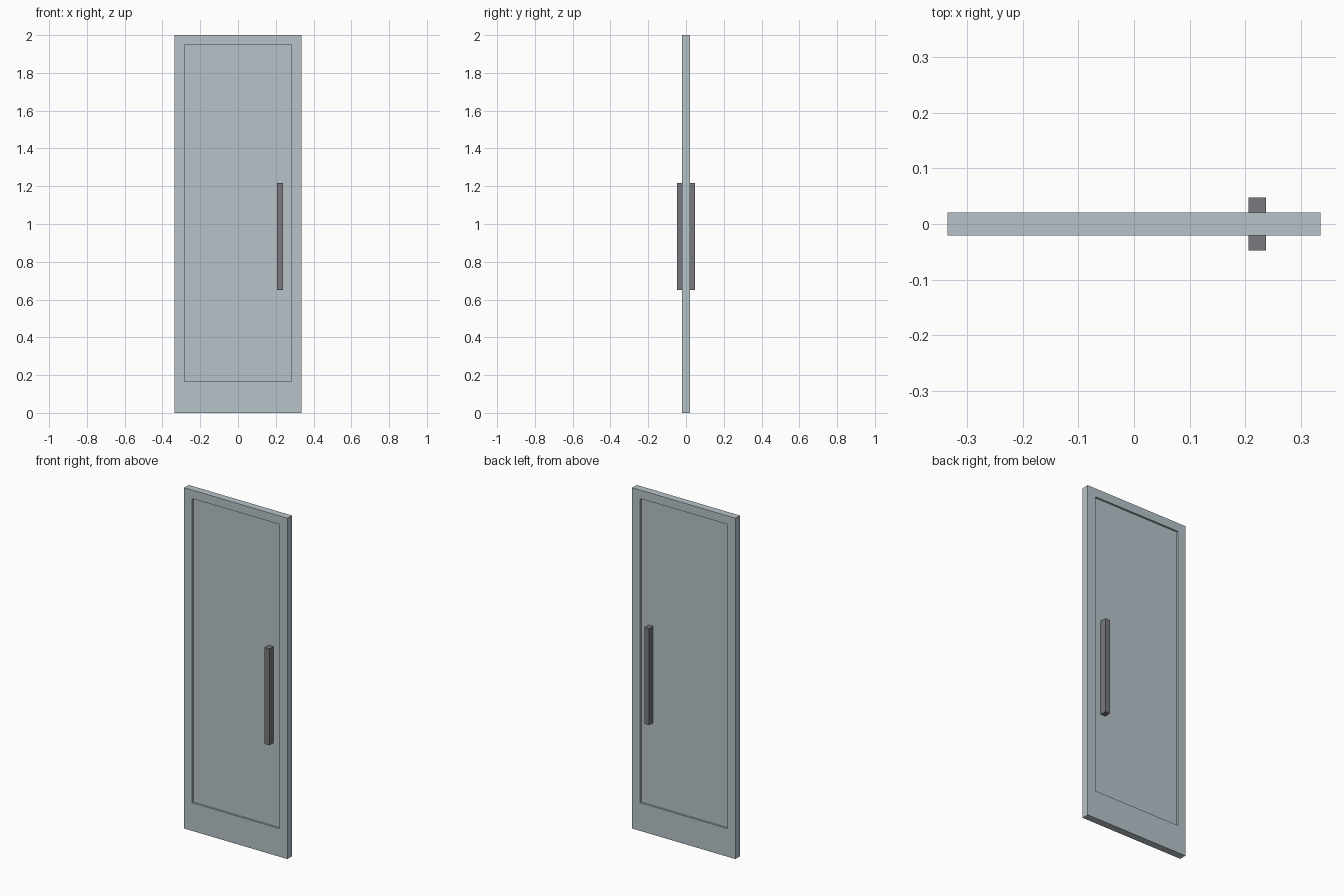
import bpy
import bmesh

cube = bpy.data.objects.get("Cube")
if cube:
    bpy.data.objects.remove(cube, do_unlink=True)


def make_material(name, rgb):
    mat = bpy.data.materials.new(name)
    mat.use_nodes = True
    color = (*rgb, 1.0)
    mat.diffuse_color = color
    mat.node_tree.nodes["Principled BSDF"].inputs["Base Color"].default_value = color
    return mat


def add_mesh(name, bm, mat):
    bmesh.ops.recalc_face_normals(bm, faces=bm.faces)
    mesh = bpy.data.meshes.new(name)
    bm.to_mesh(mesh)
    bm.free()
    mesh.materials.append(mat)
    obj = bpy.data.objects.new(name, mesh)
    bpy.context.collection.objects.link(obj)
    return obj


def add_box(name, x, y, z, mat):
    """Box from (low, high) ranges on each axis."""
    bm = bmesh.new()
    bmesh.ops.create_cube(bm, size=1)
    for v in bm.verts:
        v.co = [r[0] if c < 0 else r[1] for c, r in zip(v.co, (x, y, z))]
    return add_mesh(name, bm, mat)


def add_frame(name, outer, inner, half, mat):
    """Rectangular ring in the xz plane, extruded through the door."""
    bm = bmesh.new()
    loops = []
    for x0, x1, z0, z1 in (outer, inner):
        corners = ((x0, z0), (x1, z0), (x1, z1), (x0, z1))
        loops.append([bm.verts.new((x, -half, z)) for x, z in corners])
    for i in range(4):
        j = (i + 1) % 4
        bm.faces.new((loops[0][i], loops[0][j], loops[1][j], loops[1][i]))
    ext = bmesh.ops.extrude_face_region(bm, geom=bm.faces[:], use_keep_orig=True)
    for v in ext["geom"]:
        if isinstance(v, bmesh.types.BMVert):
            v.co.y = half
    return add_mesh(name, bm, mat)


pale = make_material("pale blue grey", (0.474, 0.546, 0.584))
dark = make_material("dark grey", (0.191, 0.191, 0.209))

HALF = 0.021    # half the door thickness
PANEL = 0.010   # half the recessed panel thickness
GRIP = 0.048    # how far the handles reach
OPEN_X, OPEN_Z = 0.283, (0.165, 1.95)

# Door frame with taller bottom rail
add_frame("door_frame", (-0.335, 0.335, 0, 2),
          (-OPEN_X, OPEN_X, *OPEN_Z), HALF, pale)

# Recessed panel
add_box("door_panel", (-OPEN_X, OPEN_X), (-PANEL, PANEL), OPEN_Z, pale)

# Pull handles on both sides
for name, y in (("front_handle", (-GRIP, -PANEL)), ("back_handle", (PANEL, GRIP))):
    add_box(name, (0.206, 0.237), y, (0.651, 1.217), dark)
